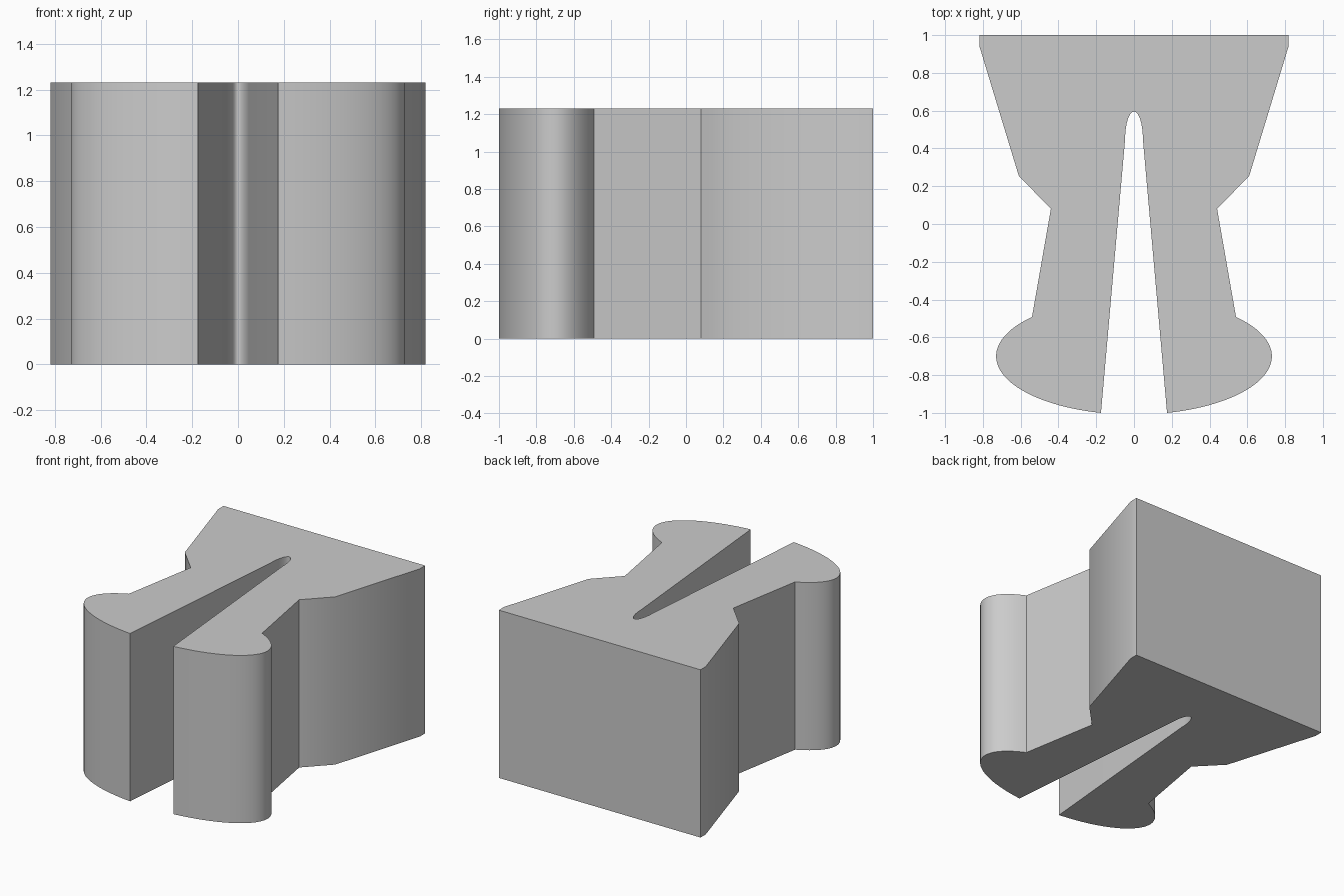
import bpy, bmesh, math
from math import sin, cos, pi

cube = bpy.data.objects.get("Cube")
if cube:
    bpy.data.objects.remove(cube, do_unlink=True)

HEIGHT = 1.23


def arc(cy, rx, ry, start, end, steps):
    """Points on an ellipse centred on x = 0."""
    angles = [start + (end - start) * i / steps for i in range(steps + 1)]
    return [(rx * cos(a), cy + ry * sin(a)) for a in angles]


# Left half of the outline: slot tip, rounded foot, waist, flared back
foot_start = -math.acos(0.175 / 0.73)
foot_end = math.acos(0.54 / 0.73)
half = arc(0.45, 0.047, 0.145, pi / 2, 0, 10)
half += arc(-0.7, 0.73, 0.309, foot_start, foot_end, 32)
half += [(0.44, 0.08), (0.61, 0.255), (0.818, 0.94), (0.818, 1)]
half[0] = (0, half[0][1])

# Mirror the half into a closed outline
outline = half + [(-x, y) for x, y in reversed(half[1:])]

# Extrude the outline into a solid block
bm = bmesh.new()
base = bm.faces.new([bm.verts.new((x, y, 0)) for x, y in outline])
result = bmesh.ops.extrude_face_region(bm, geom=[base], use_keep_orig=True)
top_verts = [v for v in result["geom"] if isinstance(v, bmesh.types.BMVert)]
bmesh.ops.translate(bm, verts=top_verts, vec=(0, 0, HEIGHT))
bmesh.ops.recalc_face_normals(bm, faces=bm.faces)
mesh = bpy.data.meshes.new("slotted_block")
bm.to_mesh(mesh)
bm.free()

# Plain grey material
grey = bpy.data.materials.new("plain_grey")
grey.use_nodes = True
colour = (0.6, 0.6, 0.6, 1)
grey.diffuse_color = colour
grey.node_tree.nodes["Principled BSDF"].inputs["Base Color"].default_value = colour
mesh.materials.append(grey)

block = bpy.data.objects.new("slotted_block", mesh)
bpy.context.collection.objects.link(block)
bpy.ops.object.select_all(action="DESELECT")
block.select_set(True)
bpy.context.view_layer.objects.active = block
bpy.ops.object.shade_smooth_by_angle(angle=math.radians(30))
